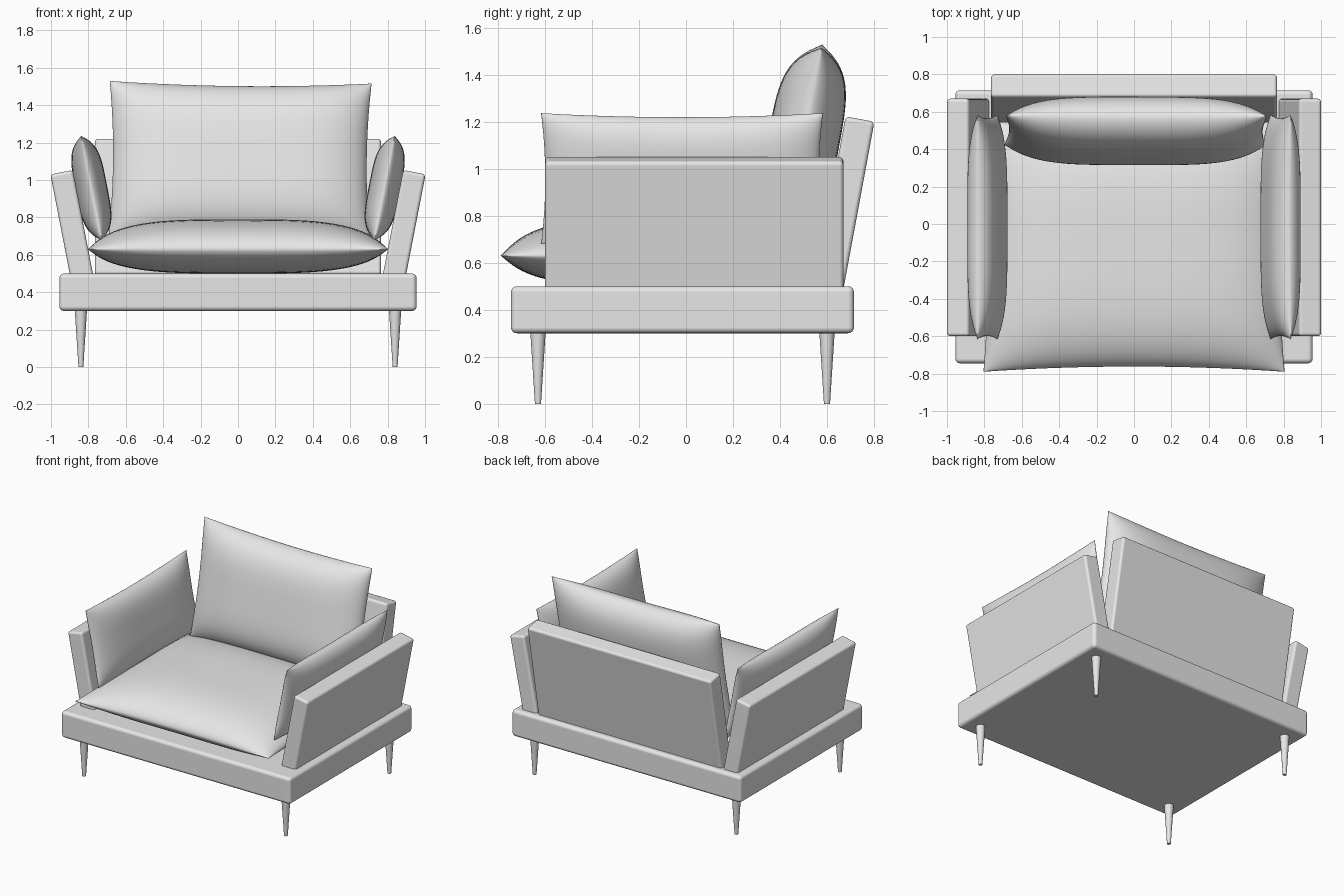
import bpy, bmesh
from math import sin, cos, pi, radians
from mathutils import Matrix, Vector

default = bpy.data.objects.get("Cube")
if default:
    bpy.data.objects.remove(default, do_unlink=True)

grey = bpy.data.materials.new("light grey")
grey.use_nodes = True
grey.diffuse_color = (0.8, 0.8, 0.8, 1)
grey.node_tree.nodes["Principled BSDF"].inputs["Base Color"].default_value = (0.8, 0.8, 0.8, 1)


def frame(up, normal, centre):
    """Placement whose local y runs along up and local z along normal."""
    up, normal = Vector(up), Vector(normal)
    turn = Matrix((up.cross(normal), up, normal)).transposed().to_4x4()
    return Matrix.Translation(centre) @ turn


def finish(name, bm, place):
    bmesh.ops.recalc_face_normals(bm, faces=bm.faces)
    mesh = bpy.data.meshes.new(name)
    bm.to_mesh(mesh)
    bm.free()
    mesh.materials.append(grey)
    for face in mesh.polygons:
        face.use_smooth = True
    obj = bpy.data.objects.new(name, mesh)
    obj.matrix_world = place
    bpy.context.collection.objects.link(obj)
    return obj


def panel(name, size, place, radius):
    """Box with rounded edges."""
    bm = bmesh.new()
    bmesh.ops.create_cube(bm, size=1)
    bmesh.ops.scale(bm, vec=size, verts=bm.verts)
    obj = finish(name, bm, place)
    bevel = obj.modifiers.new("rounded edges", "BEVEL")
    bevel.width = radius
    bevel.segments = 4
    bevel.harden_normals = True


def cushion(name, half_w, half_h, front, back, pinch, place, power=4, steps=40):
    """Two bulging sheets joined at a seam, with sides drawn in between the corners."""
    bm = bmesh.new()
    for depth in (front, -back):
        bmesh.ops.create_grid(bm, x_segments=steps, y_segments=steps, size=1,
                              matrix=Matrix.Translation((0, 0, depth)))
    for v in bm.verts:
        a, b = sin(v.co.x * pi / 2), sin(v.co.y * pi / 2)
        bulge = max(0, (1 - abs(a) ** power) * (1 - abs(b) ** power)) ** 0.6
        v.co = (a * (half_w - pinch * (1 - b * b)),
                b * (half_h - pinch * (1 - a * a)),
                v.co.z * bulge)
    bmesh.ops.remove_doubles(bm, verts=bm.verts, dist=0.0004)
    finish(name, bm, place)


# Base platform
panel("base", (1.91, 1.46, 0.2), Matrix.Translation((0, -0.015, 0.4)), 0.025)

# Tapered legs
for x, side in ((0.84, "left"), (-0.84, "right")):
    for y, end in ((-0.63, "front"), (0.6, "back")):
        bm = bmesh.new()
        bmesh.ops.create_cone(bm, cap_ends=True, segments=24, radius1=0.013,
                              radius2=0.033, depth=0.31)
        leg = finish(f"{end}_{side}_leg", bm, Matrix.Translation((x, y, 0.155)))
        bpy.context.view_layer.objects.active = leg
        bpy.ops.object.select_all(action="DESELECT")
        leg.select_set(True)
        bpy.ops.object.shade_smooth_by_angle(angle=radians(40))

# Leaning armrests and their cushions
t = radians(11)
for s, side in ((1, "left"), (-1, "right")):
    up, inward = Vector((s * sin(t), 0, cos(t))), Vector((-s * cos(t), 0, sin(t)))
    corner = Vector((s * 1.003, 0.035, 1.03))
    panel(f"{side}_arm", (1.27, 0.6, 0.122),
          frame(up, inward, corner - up * 0.3 + inward * 0.061), 0.018)
    cushion(f"{side}_arm_cushion", 0.6, 0.285, 0.085, 0.085, 0.018,
            frame(up, inward, (s * 0.784, -0.017, 0.957)))

# Leaning backrest and its cushion
t = radians(10.5)
up, inward = Vector((0, sin(t), cos(t))), Vector((0, -cos(t), sin(t)))
corner = Vector((0, 0.802, 1.2))
panel("backrest", (1.53, 0.74, 0.125),
      frame(up, inward, corner - up * 0.37 + inward * 0.0625), 0.018)
cushion("back_cushion", 0.7, 0.43, 0.155, 0.15, 0.022,
        frame(up, inward, (0.01, 0.5, 1.1)) @ Matrix.Rotation(-0.01, 4, "Z"))

# Seat cushion, fuller on top
cushion("seat_cushion", 0.805, 0.67, 0.16, 0.13, 0.028,
        frame((0, 1, 0), (0, 0, 1), (0, -0.12, 0.63)), power=3.5)
